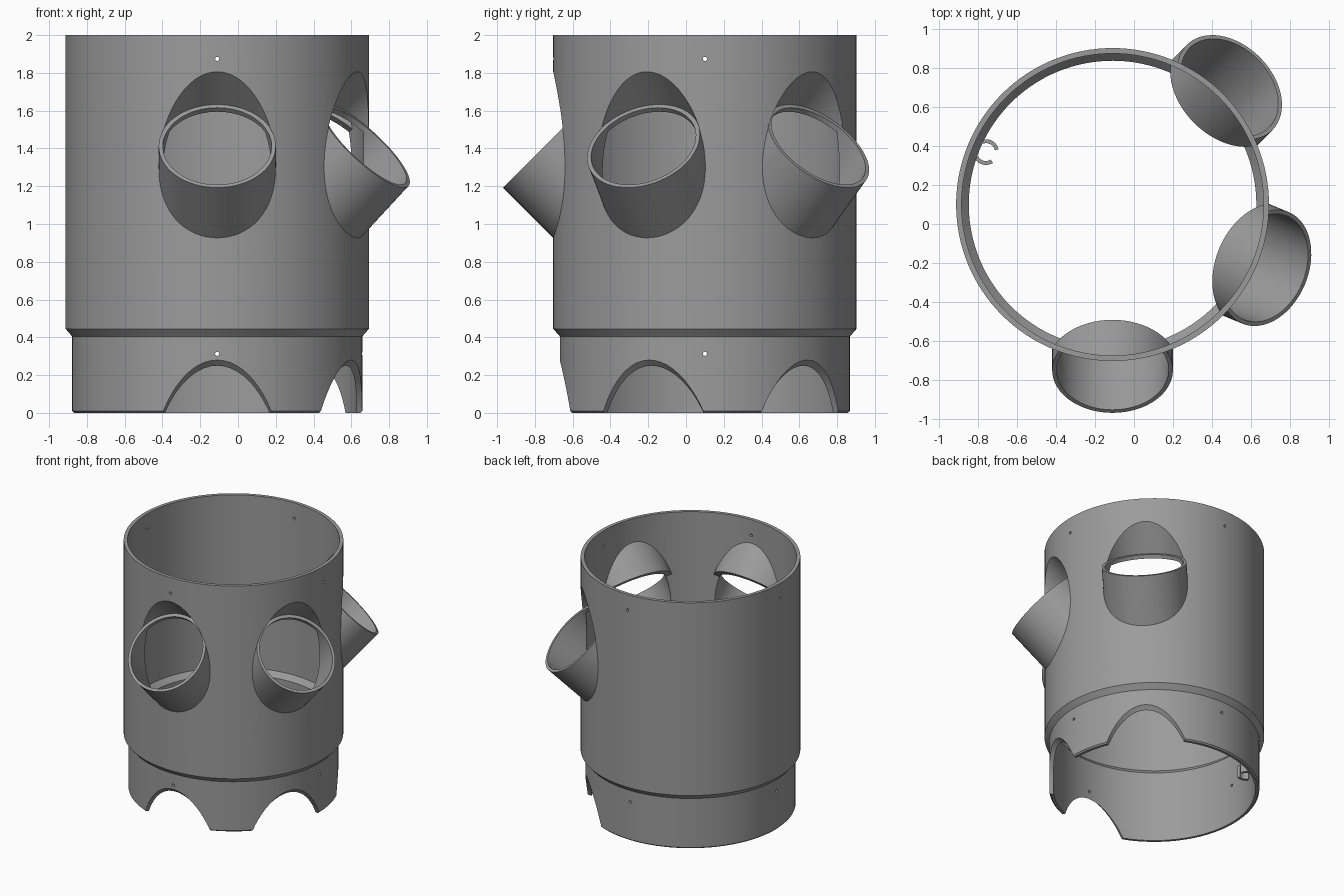
import bpy, bmesh, math
from mathutils import Vector

if "Cube" in bpy.data.objects:
    bpy.data.objects.remove(bpy.data.objects["Cube"])

CX, CY = -0.11, 0.10                       # axis of the tower
PORTS = [math.radians(a) for a in (-90, -22.5, 45)]
R_OPEN, Z_OPEN = 0.85, 1.412               # centre of each port opening
PITCH = 1.538                              # stacking height of one module

grey = bpy.data.materials.new("dark_grey")
grey.diffuse_color = (0.33, 0.33, 0.33, 1)
grey.use_nodes = True
grey.node_tree.nodes["Principled BSDF"].inputs["Base Color"].default_value = grey.diffuse_color


def finish(bm, name):
    bmesh.ops.recalc_face_normals(bm, faces=bm.faces)
    me = bpy.data.meshes.new(name)
    bm.to_mesh(me)
    bm.free()
    me.materials.append(grey)
    ob = bpy.data.objects.new(name, me)
    bpy.context.collection.objects.link(ob)
    return ob


def lathe(name, profile, n=128):
    """Solid of revolution about the tower axis, with flat end caps."""
    bm = bmesh.new()
    rings = [[bm.verts.new((CX + r * math.cos(2 * math.pi * i / n),
                            CY + r * math.sin(2 * math.pi * i / n), z))
              for i in range(n)] for r, z in profile]
    for a, b in zip(rings, rings[1:]):
        for i in range(n):
            j = (i + 1) % n
            bm.faces.new((a[i], a[j], b[j], b[i]))
    bm.faces.new(rings[0])
    bm.faces.new(rings[-1])
    return finish(bm, name)


def rod(name, p, q, r, n=64):
    """Cylinder from p to q."""
    p, q = Vector(p), Vector(q)
    m = (q - p).to_track_quat('Z', 'Y').to_matrix().to_4x4()
    m.translation = (p + q) / 2
    bm = bmesh.new()
    bmesh.ops.create_cone(bm, cap_ends=True, segments=n, radius1=r, radius2=r,
                          depth=(q - p).length, matrix=m)
    return finish(bm, name)


def port_rod(name, ang, r, d0, d1, dz=0.0):
    """Cylinder along a port's 45 degree axis; d = 0 is the opening plane."""
    k = math.sqrt(0.5)

    def at(d):
        rad = R_OPEN + d * k
        return (CX + rad * math.cos(ang), CY + rad * math.sin(ang), Z_OPEN + dz + d * k)
    return rod(name, at(d0), at(d1), r)


def boolean(ob, tool, op='DIFFERENCE'):
    mod = ob.modifiers.new(op.lower(), 'BOOLEAN')
    mod.operation, mod.object, mod.solver = op, tool, 'EXACT'
    bpy.context.view_layer.objects.active = ob
    bpy.ops.object.modifier_apply(modifier=mod.name)
    bpy.data.objects.remove(tool, do_unlink=True)


# outer body and inner cavity with a sloped ledge
body = lathe("tower_body", [(0.758, 0), (0.768, 0.01), (0.768, 0.405),
                            (0.803, 0.445), (0.803, 2.0)])
cavity = lathe("cavity", [(0.738, -0.1), (0.738, 0.57), (0.775, 0.61), (0.775, 2.1)])

# angled cups, hoods cut in above them
for a in PORTS:
    boolean(body, port_rod("cup", a, 0.31, -0.6, 0.05), 'UNION')
    boolean(cavity, port_rod("hood_shell", a, 0.335, -0.03, 0.7))
for a in PORTS:
    boolean(body, port_rod("hood_cut", a, 0.312, 0.0, 0.8))
boolean(body, cavity)
for a in PORTS:
    boolean(body, port_rod("bore", a, 0.288, -0.6, 0.1))
    # arches that clear the hoods of the module below
    boolean(body, port_rod("arch", a, 0.345, -0.4, 0.8, -PITCH))

# pin holes on four sides, top and bottom
for z in (0.313, 1.874):
    boolean(body, rod("pin_x", (CX - 1, CY, z), (CX + 1, CY, z), 0.011, 16))
    boolean(body, rod("pin_y", (CX, CY - 1, z), (CX, CY + 1, z), 0.011, 16))

# hose clip: two curved arms on the inside wall
ang = math.radians(157.5)
u = Vector((math.cos(ang), math.sin(ang), 0))
t = Vector((-u.y, u.x, 0))
centre = Vector((CX, CY, 0.24)) + u * 0.703
bm = bmesh.new()
for side in (-1, 1):
    pairs = []
    for i in range(9):
        b = math.radians(35 + 95 * i / 8)
        d = -u * math.cos(b) + t * side * math.sin(b)
        pairs.append([bm.verts.new(centre + d * r + Vector((0, 0, z)))
                      for r, z in ((0.046, 0), (0.066, 0), (0.066, 0.1), (0.046, 0.1))])
    for p, q in zip(pairs, pairs[1:]):
        for i in range(4):
            j = (i + 1) % 4
            bm.faces.new((p[i], p[j], q[j], q[i]))
    bm.faces.new(pairs[0])
    bm.faces.new(pairs[-1])
clip = finish(bm, "hose_clip")

# smooth shading with crisp edges
for ob in (body, clip):
    bpy.ops.object.select_all(action='DESELECT')
    ob.select_set(True)
    bpy.context.view_layer.objects.active = ob
    bpy.ops.object.shade_smooth_by_angle(angle=math.radians(25))
